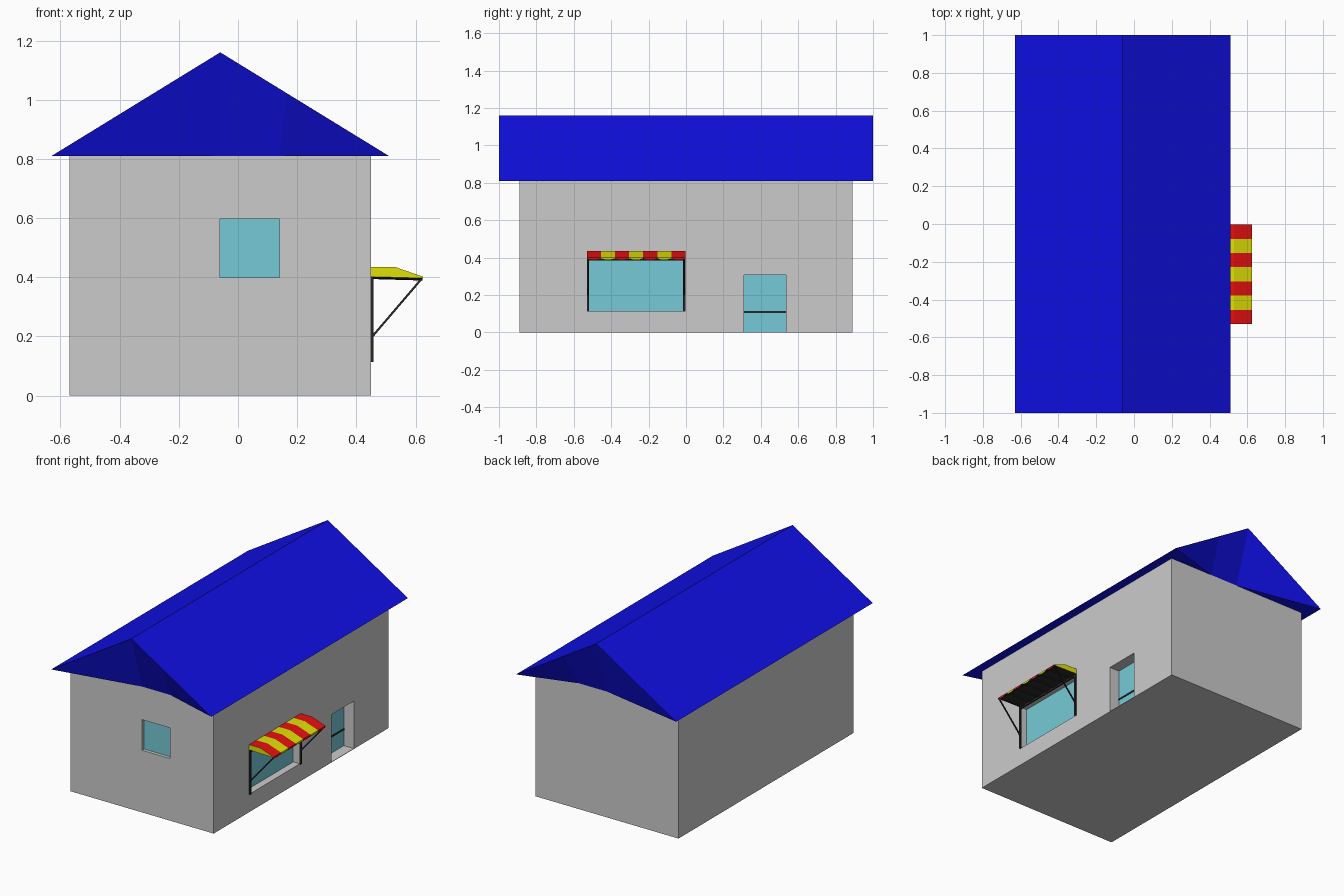
import bpy, bmesh, math
from mathutils import Vector

if "Cube" in bpy.data.objects:
    bpy.data.objects.remove(bpy.data.objects["Cube"])


def material(name, rgb):
    m = bpy.data.materials.new(name)
    m.diffuse_color = (*rgb, 1)
    m.use_nodes = True
    m.node_tree.nodes["Principled BSDF"].inputs["Base Color"].default_value = m.diffuse_color
    return m


BLUE = material("roof_blue", (0.005, 0.005, 0.8))
GLASS = material("glass_teal", (0.18, 0.59, 0.68))
RED = material("stripe_red", (0.8, 0.005, 0.005))
YELLOW = material("stripe_yellow", (0.75, 0.75, 0.002))
BLACK = material("frame_black", (0.02, 0.02, 0.02))


def mesh_object(name, verts, faces, mat=None):
    mesh = bpy.data.meshes.new(name)
    mesh.from_pydata(verts, [], faces)
    bm = bmesh.new()
    bm.from_mesh(mesh)
    bmesh.ops.recalc_face_normals(bm, faces=bm.faces)
    bm.to_mesh(mesh)
    bm.free()
    obj = bpy.data.objects.new(name, mesh)
    bpy.context.collection.objects.link(obj)
    if mat:
        mesh.materials.append(mat)
    return obj


def box(name, x, y, z, mat=None):
    verts = [(a, b, c) for a in x for b in y for c in z]
    faces = [(0, 1, 3, 2), (4, 6, 7, 5), (0, 4, 5, 1),
             (2, 3, 7, 6), (0, 2, 6, 4), (1, 5, 7, 3)]
    return mesh_object(name, verts, faces, mat)


def bar(name, a, b, r, mat):
    # square bar between two points
    a, b = Vector(a), Vector(b)
    bar_obj = box(name, (-r, r), (-r, r), (0, (b - a).length), mat)
    bar_obj.location = a
    bar_obj.rotation_euler = (b - a).to_track_quat('Z', 'Y').to_euler()
    return bar_obj


# Walls with recessed openings
X0, X1, YW, ZW = -0.57, 0.45, 0.89, 0.81
walls = box("walls", (X0, X1), (-YW, YW), (0, ZW))

openings = {
    "front_window": ((-0.06, 0.14), (-1.0, -YW + 0.025), (0.40, 0.597)),
    "shop_window": ((X1 - 0.05, 0.6), (-0.525, -0.015), (0.115, 0.40)),
    "door": ((X1 - 0.075, 0.6), (0.31, 0.535), (0.003, 0.308)),
}
for name, (x, y, z) in openings.items():
    cutter = box(name + "_cutter", x, y, z)
    cutter.hide_render = True
    cutter.hide_viewport = True
    cutter.display_type = 'WIRE'
    mod = walls.modifiers.new(name, 'BOOLEAN')
    mod.operation = 'DIFFERENCE'
    mod.solver = 'EXACT'
    mod.object = cutter

# Glass panes at the back of each opening
t = 0.004
fx, fy, fz = openings["front_window"]
box("front_window_glass", fx, (fy[1] - t, fy[1]), fz, GLASS)
for name in ("shop_window", "door"):
    x, y, z = openings[name]
    box(name + "_glass", (x[0], x[0] + t), y, z, GLASS)
dx, dy, dz = openings["door"]
box("door_rail", (dx[0], dx[0] + 2 * t), dy, (0.105, 0.115), BLACK)

# Gable roof, with end faces folded inwards to the wall
RX, EL, ER, ZR = -0.06, -0.63, 0.51, 1.16
verts, faces = [], []
for s in (-1, 1):
    verts += [(EL, s, ZW), (RX, s, ZR), (0.165, s, ZR - 0.35 * 0.225 / 0.57),
              (ER, s, ZW), (0.14, s * YW, ZW), (RX, s * YW, ZW)]
    o = 0 if s < 0 else 6
    faces += [(o, o + 1, o + 5), (o + 1, o + 2, o + 4, o + 5), (o + 2, o + 3, o + 4)]
faces += [(i, (i + 1) % 6, (i + 1) % 6 + 6, i + 6) for i in (0, 1, 2)]
faces.append((0, 5, 4, 3, 9, 10, 11, 6))
mesh_object("roof", verts, faces, BLUE)

# Striped awning: each stripe bulges a little along its lower edge
Y0, Y1, N, SEG = -0.53, -0.003, 7, 4
W = (Y1 - Y0) / N
top = [(X1, 0.435), (0.53, 0.435), (0.625, 0.402)]
for i in range(N):
    verts, faces = [], []
    for j in range(SEG + 1):
        y = Y0 + W * (i + j / SEG)
        dip = 0.008 * math.sin(math.pi * j / SEG)
        verts += [(x, y, z) for x, z in top]
        verts += [(0.625, y, 0.397 - dip), (X1, y, 0.402 - dip)]
    for j in range(SEG):
        a, b = j * 5, j * 5 + 5
        faces += [(a + k, a + k + 1, b + k + 1, b + k) for k in range(3)]
    mesh_object(f"awning_stripe_{i + 1}", verts, faces, YELLOW if i % 2 else RED)

# Rippled dark underside of the awning
verts = []
for i in range(N * SEG + 1):
    y = Y0 + W * i / SEG
    dip = 0.008 * abs(math.sin(math.pi * i / SEG))
    verts += [(X1, y, 0.402 - dip), (0.624, y, 0.397 - dip)]
faces = [(2 * i, 2 * i + 1, 2 * i + 3, 2 * i + 2) for i in range(N * SEG)]
mesh_object("awning_underside", verts, faces, BLACK)

# Awning end panels, posts and diagonal struts
for side, y, inward in (("front", Y0, 1), ("back", Y1, -1)):
    profile = [(x, y, z) for x, z in top + [(0.625, 0.397), (X1, 0.402)]]
    mesh_object(f"awning_end_{side}", profile, [tuple(range(5))], YELLOW)
    yp = y + inward * 0.006
    box(f"awning_post_{side}", (X1, X1 + 0.008), (yp - 0.006, yp + 0.006),
        (0.113, 0.402), BLACK)
    bar(f"awning_strut_{side}", (X1 + 0.004, yp, 0.20), (0.618, yp, 0.392),
        0.0035, BLACK)

# Dark bars along the wall and the outer edge of the awning
box("awning_wall_bar", (X1, X1 + 0.008), (Y0, Y1), (0.384, 0.40), BLACK)
bar("awning_edge_bar", (0.618, Y0, 0.392), (0.618, Y1, 0.392), 0.0035, BLACK)
